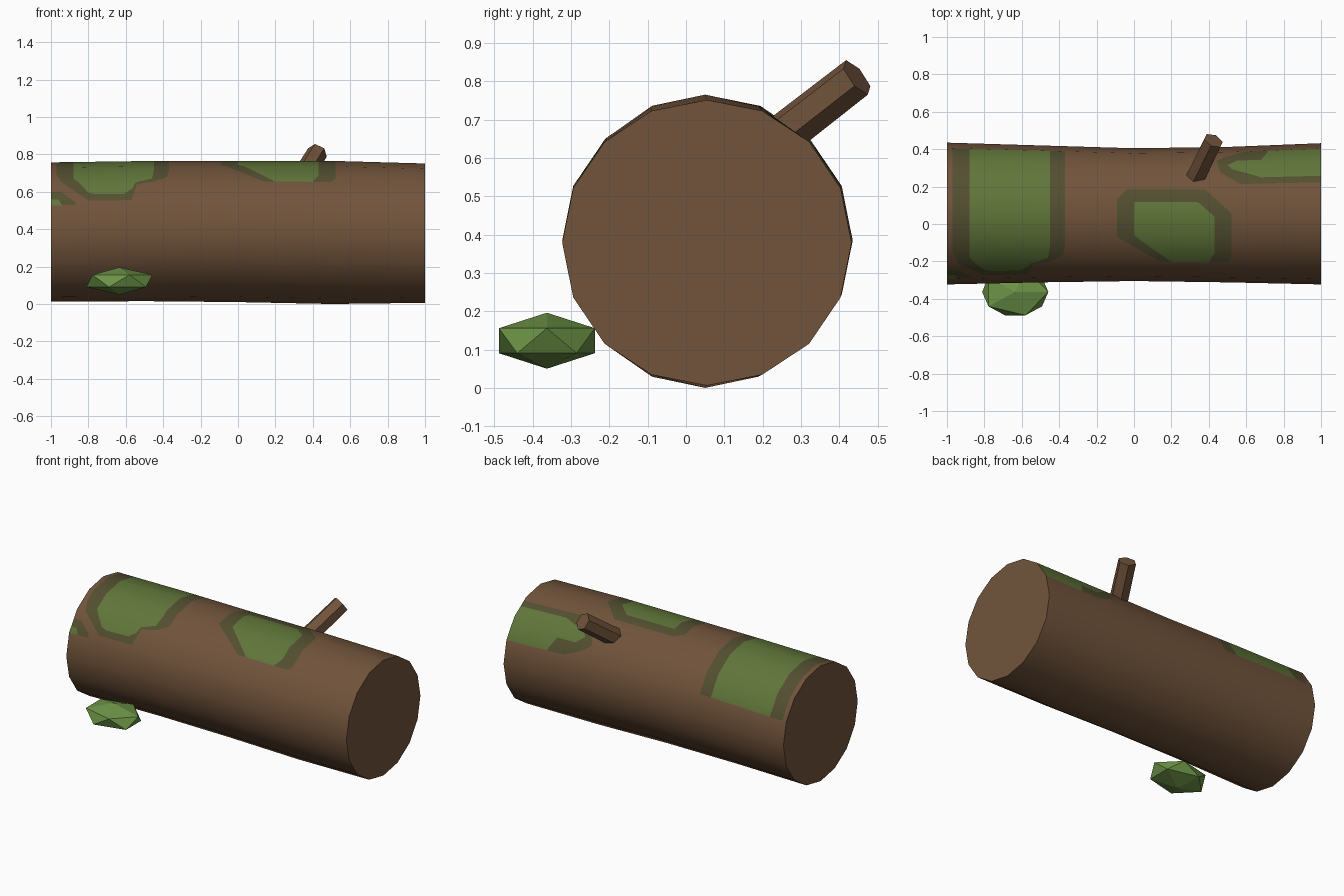
import bpy, bmesh, math
from mathutils import Vector

if "Cube" in bpy.data.objects:
    bpy.data.objects.remove(bpy.data.objects["Cube"])


def material(name, rgb):
    m = bpy.data.materials.new(name)
    m.diffuse_color = (*rgb, 1)
    m.use_nodes = True
    m.node_tree.nodes["Principled BSDF"].inputs["Base Color"].default_value = m.diffuse_color
    return m


bark = material("bark_brown", (0.165, 0.088, 0.044))
moss_edge = material("dark_moss", (0.085, 0.078, 0.030))
moss = material("moss_green", (0.118, 0.180, 0.042))
leaf = material("leaf_green", (0.150, 0.290, 0.062))


def add_object(name, bm, mats):
    mesh = bpy.data.meshes.new(name)
    bm.to_mesh(mesh)
    bm.free()
    for m in mats:
        mesh.materials.append(m)
    ob = bpy.data.objects.new(name, mesh)
    bpy.context.collection.objects.link(ob)
    return ob


# Log sections at x = -1, -0.5, 0, 0.5, 1: y min, y max, z min, z max
SECTIONS = [(-.323, .435, .012, .757), (-.312, .42, .015, .764), (-.305, .405, .01, .765),
            (-.312, .412, .0, .765), (-.323, .432, .006, .751)]
SIDES = 16


def section(x):
    s = min(max((x + 1) * 2, 0), 4)
    i = min(int(s), 3)
    return [a + (b - a) * (s - i) for a, b in zip(SECTIONS[i], SECTIONS[i + 1])]


def wrap(x, u):
    """Map flat position (x, side number counted from the top towards the back) onto the log."""
    y0, y1, z0, z1 = section(x)

    def corner(k):
        a = 2 * math.pi * k / SIDES
        return Vector((x, (y0 + y1) / 2 + (y1 - y0) / 2 * math.sin(a),
                       (z0 + z1) / 2 + (z1 - z0) / 2 * math.cos(a)))
    k = math.floor(u + 1e-6)
    return corner(k).lerp(corner(k + 1), u - k)


# Moss patch outlines in flat (x, side) space: each has a dark border and a green middle
BORDERS = [
    [(-.97, 3), (-.97, -1.5), (-.94, -2), (-.8, -2.81), (-.57, -2.81), (-.54, -2.1),
     (-.45, -2), (-.38, -1.7), (-.37, -1.3), (-.37, 3)],
    [(-.09, .61), (-.04, .98), (.38, .98), (.52, .05), (.52, -1.8), (.5, -2),
     (.14, -2), (-.09, -.87)],
    [(1.01, 1.2), (.57, 1.2), (.46, 1.75), (.44, 2.4), (.5, 2.7), (.6, 3), (1.01, 3)],
    [(-1.01, -2.4), (-.95, -2.4), (-.87, -2.85), (-.87, -3), (-1.01, -3)],
]
MIDDLES = [
    [(-.88, 3), (-.88, -1.75), (-.8, -2.45), (-.76, -2.53), (-.61, -2.53), (-.565, -2.3),
     (-.55, -2.05), (-.46, -1.8), (-.45, -1.3), (-.45, 3)],
    [(0, .5), (.34, .5), (.43, -.07), (.43, -1.6), (.4, -2), (.2, -2), (0, -.8)],
    [(1.01, 1.48), (.68, 1.48), (.52, 1.9), (.5, 2.1), (.55, 2.4), (.68, 2.4),
     (.72, 3), (1.01, 3)],
    [(-1.01, -2.72), (-.96, -2.75), (-.94, -3), (-1.01, -3)],
]


def cut_edge(bm, a, b):
    """Cut the flat sheet along one outline edge, only where the edge runs."""
    lo = [min(a[i], b[i]) - .005 for i in (0, 1)]
    hi = [max(a[i], b[i]) + .005 for i in (0, 1)]
    faces = [f for f in bm.faces if all(
        min(v.co[i] for v in f.verts) < hi[i] and max(v.co[i] for v in f.verts) > lo[i]
        for i in (0, 1))]
    geom = set(faces)
    for f in faces:
        geom.update(f.edges)
        geom.update(f.verts)
    bmesh.ops.bisect_plane(bm, geom=list(geom), dist=1e-4, plane_co=(a[0], a[1], 0),
                           plane_no=(b[1] - a[1], a[0] - b[0], 0))


def inside(p, poly):
    hit = False
    for a, b in zip(poly, poly[1:] + poly[:1]):
        if (a[1] > p.y) != (b[1] > p.y):
            if p.x < a[0] + (p.y - a[1]) * (b[0] - a[0]) / (b[1] - a[1]):
                hit = not hit
    return hit


# Log: flat sheet, cut along the moss outlines, painted, then rolled up and capped
bm = bmesh.new()
bmesh.ops.create_grid(bm, x_segments=4, y_segments=SIDES, size=1)
for v in bm.verts:
    v.co.y *= SIDES / 2
for poly in BORDERS + MIDDLES:
    for a, b in zip(poly, poly[1:] + poly[:1]):
        cut_edge(bm, a, b)
for f in bm.faces:
    c = f.calc_center_median()
    if any(inside(c, p) for p in MIDDLES):
        f.material_index = 2
    elif any(inside(c, p) for p in BORDERS):
        f.material_index = 1
for v in bm.verts:
    v.co = wrap(v.co.x, v.co.y)
bmesh.ops.remove_doubles(bm, verts=bm.verts, dist=1e-4)
bmesh.ops.holes_fill(bm, edges=[e for e in bm.edges if e.is_boundary], sides=0)
bmesh.ops.recalc_face_normals(bm, faces=bm.faces)
for f in bm.faces:
    f.smooth = True
log = add_object("log", bm, [bark, moss_edge, moss])

# Round normals on the bark, flat ones on the end caps
mesh = log.data
normals = [Vector((0, 0, 1))] * len(mesh.loops)
for p in mesh.polygons:
    for li in p.loop_indices:
        co = mesh.vertices[mesh.loops[li].vertex_index].co
        y0, y1, z0, z1 = section(co.x)
        radial = Vector((0, co.y - (y0 + y1) / 2, co.z - (z0 + z1) / 2)).normalized()
        normals[li] = p.normal.copy() if abs(p.normal.x) > .9 else radial
mesh.normals_split_custom_set(normals)

# Branch stub: six-sided, leaning back and to the right
base, tip = Vector((.325, .24, .65)), Vector((.425, .446, .81))
bm = bmesh.new()
bmesh.ops.create_cone(bm, cap_ends=True, segments=6, radius1=.057, radius2=.055,
                      depth=(tip - base).length)
branch = add_object("branch_stub", bm, [bark])
branch.location = (base + tip) / 2
branch.rotation_mode = 'QUATERNION'
branch.rotation_quaternion = (tip - base).to_track_quat('Z', 'Y')

# Bush: squashed low-poly ball beside the log
bm = bmesh.new()
bmesh.ops.create_icosphere(bm, subdivisions=1, radius=1)
bush = add_object("bush", bm, [leaf])
bush.location = (-.635, -.363, .123)
bush.scale = (.198, .147, .073)
